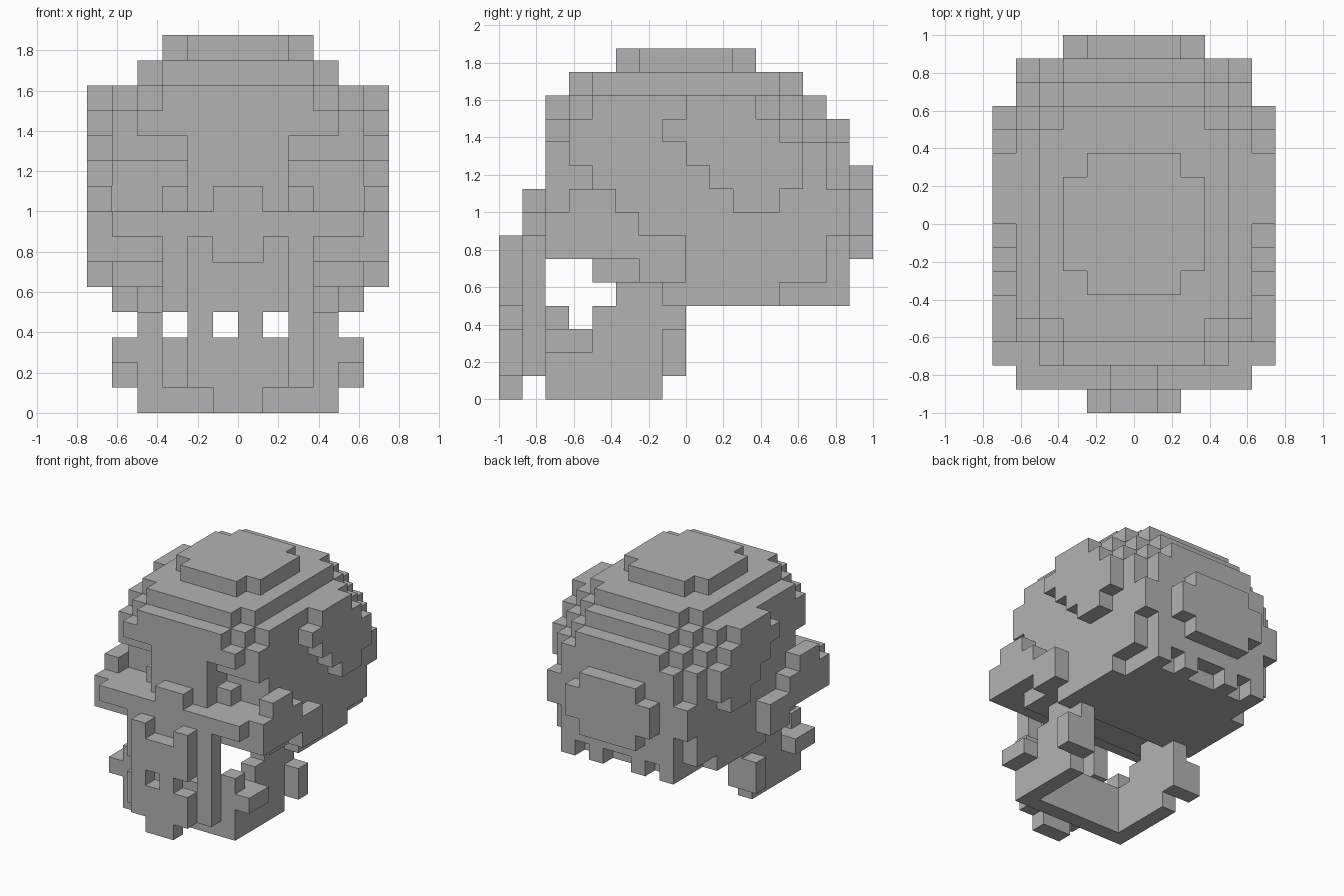
import bpy
import bmesh
from itertools import product
from mathutils import Vector

UNIT = 0.125  # edge of one cube

cube = bpy.data.objects.get("Cube")
if cube:
    bpy.data.objects.remove(cube)

bone = bpy.data.materials.new("bone grey")
bone.use_nodes = True
GREY = (0.45, 0.45, 0.45, 1)
bone.diffuse_color = GREY
bone.node_tree.nodes["Principled BSDF"].inputs["Base Color"].default_value = GREY


def block(x, y, z):
    """Cells of one block, each range given as (start, end)."""
    return set(product(range(*x), range(*y), range(*z)))


def wide(half, y, z):
    """Block centred on the middle plane."""
    return block((-half, half), y, z)


def pair(x, y, z):
    """Block on the left and its mirror on the right."""
    return block(x, y, z) | block((-x[1], -x[0]), y, z)


def build(name, cells):
    """Make one mesh from the outer faces of the cells."""
    bm = bmesh.new()
    corners = {}

    def vert(p):
        key = tuple(round(c) for c in p)
        if key not in corners:
            corners[key] = bm.verts.new(Vector(key) * UNIT)
        return corners[key]

    for cell in cells:
        for axis, side in product(range(3), (0, 1)):
            step = Vector((0, 0, 0))
            step[axis] = 2 * side - 1
            if tuple(int(c) for c in Vector(cell) + step) in cells:
                continue
            u, v = Vector((0, 0, 0)), Vector((0, 0, 0))
            u[(axis + 1) % 3] = v[(axis + 2) % 3] = 1
            base = Vector(cell)
            base[axis] += side
            ring = [base, base + u, base + u + v, base + v]
            if not side:
                ring.reverse()
            bm.faces.new([vert(p) for p in ring])
    bmesh.ops.dissolve_limit(bm, angle_limit=0.01, verts=bm.verts, edges=bm.edges)
    mesh = bpy.data.meshes.new(name)
    bm.to_mesh(mesh)
    bm.free()
    mesh.materials.append(bone)
    obj = bpy.data.objects.new(name, mesh)
    bpy.context.collection.objects.link(obj)


# Cranium: stepped crown
cranium = wide(3, (-2, 2), (14, 15)) | wide(2, (-3, 3), (14, 15))
cranium |= wide(4, (-4, 4), (13, 14)) | wide(3, (-5, 5), (13, 14))
cranium |= wide(5, (-4, 4), (12, 13)) | wide(4, (-5, 5), (12, 13)) | wide(3, (-6, 6), (12, 13))

# Cranium: main body with chamfered back corners
cranium |= wide(5, (-5, 5), (6, 12)) | wide(4, (-6, 6), (6, 12)) | wide(3, (-6, 7), (6, 12))
cranium |= wide(5, (0, 6), (5, 11)) | wide(4, (0, 7), (5, 11)) | wide(5, (0, 7), (7, 9))
cranium |= wide(5, (-4, 6), (5, 6)) | wide(5, (-1, 4), (4, 5)) | wide(4, (-1, 6), (4, 5))
cranium |= pair((1, 2), (6, 7), (4, 5)) | pair((3, 4), (6, 7), (4, 5))

# Eye sockets, with a small step in the inner corner
cranium -= pair((2, 5), (-6, -5), (8, 11))
cranium -= pair((2, 5), (-6, -4), (8, 10))
cranium |= pair((2, 3), (-5, -4), (8, 9))
build("cranium", cranium)

# Bump on the back of the head
build("back_bump", wide(2, (7, 8), (6, 10)) | wide(3, (7, 8), (7, 9)))

# Raised plates on the temples, one row at a time from the bottom
temple = set()
rows = [(2, 4), (1, 5), (0, 5), (-1, 4), (0, 3)]
for z, row in enumerate(rows, 8):
    temple |= pair((5, 6), row, (z, z + 1))
build("temple_plates", temple)

# Cheekbones: arch along each side and shelf across the face
arch = pair((5, 6), (-5, -3), (8, 9)) | pair((5, 6), (-6, -2), (7, 8))
arch |= pair((5, 6), (-6, 0), (6, 7)) | pair((5, 6), (-2, 0), (5, 6))
arch |= wide(5, (-7, -5), (7, 8)) | pair((4, 5), (-6, -5), (6, 7))
build("cheekbones", arch)

# Nose
build("nose", wide(1, (-7, -6), (6, 9)))

# Snout plate with notched top, tooth below and two gaps
snout = wide(2, (-8, -7), (1, 7)) | wide(1, (-8, -7), (0, 1))
snout -= wide(1, (-8, -7), (6, 7))
snout -= block((-1, 0), (-8, -7), (3, 4)) | block((1, 2), (-8, -7), (3, 4))
build("snout_plate", snout)

# Long front teeth beside the snout
fangs = pair((2, 3), (-7, -6), (1, 7)) - block((-3, -2), (-7, -6), (3, 4))
build("front_teeth", fangs)

# Lower jaw: side walls, front wall, hinges and side teeth
jaw = pair((3, 4), (-6, -1), (0, 3)) | wide(3, (-6, -5), (0, 3))
jaw |= pair((3, 4), (-3, 0), (3, 5)) | pair((3, 4), (-1, 0), (1, 4))
jaw |= pair((4, 5), (-1, 0), (1, 3)) | pair((4, 5), (-6, -4), (2, 3))
jaw |= pair((3, 4), (-6, -5), (3, 4)) | pair((3, 4), (-4, -3), (3, 4))
build("lower_jaw", jaw)
